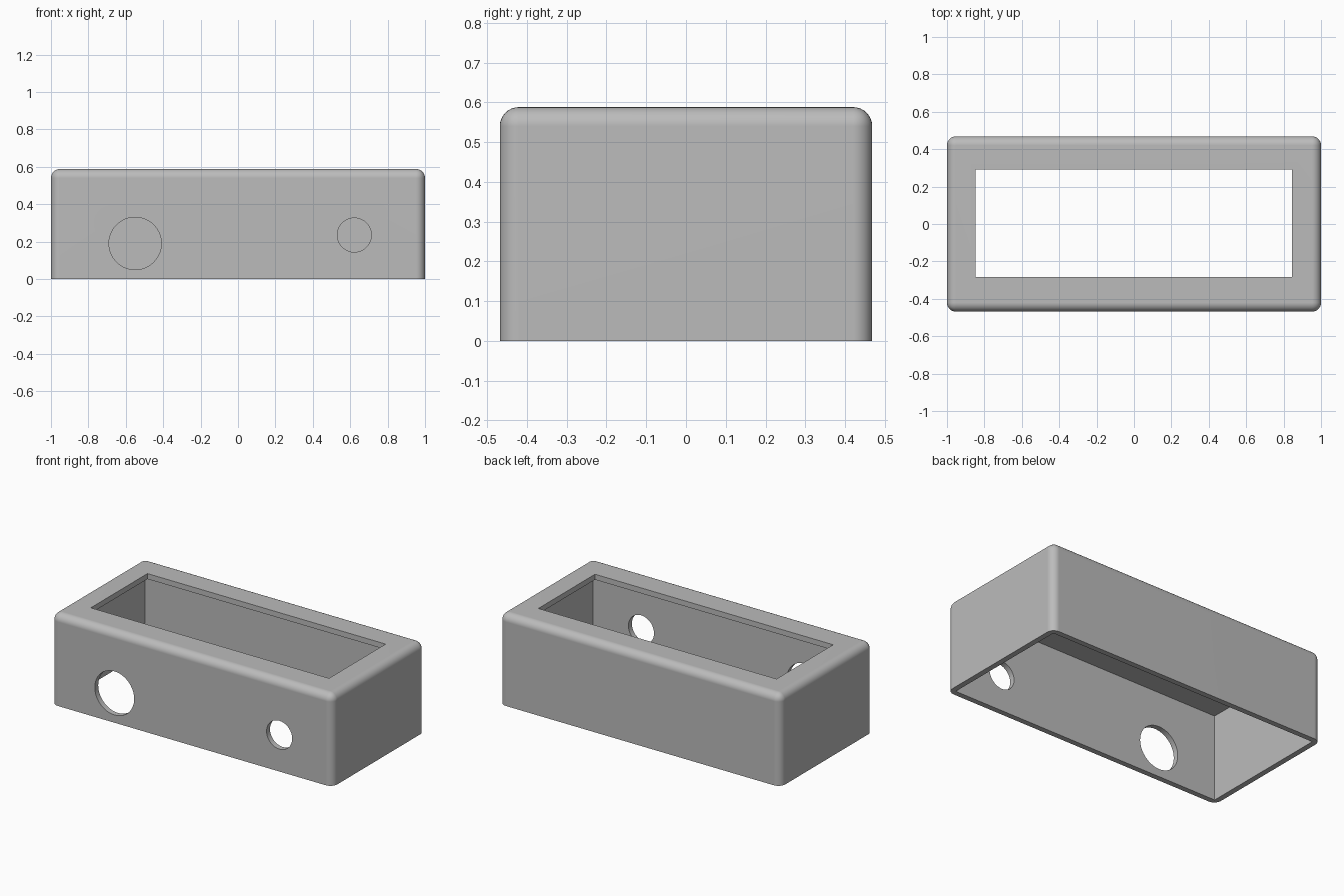
import bpy, bmesh, math
from mathutils import Matrix, Vector

if "Cube" in bpy.data.objects:
    bpy.data.objects.remove(bpy.data.objects["Cube"], do_unlink=True)

W, D, H = 2.0, 0.937, 0.588      # outer size
WALL, ROUND = 0.035, 0.048       # wall thickness, fillet radius

grey = bpy.data.materials.new("plain grey")
grey.use_nodes = True
grey.diffuse_color = (0.5, 0.5, 0.5, 1)
grey.node_tree.nodes["Principled BSDF"].inputs["Base Color"].default_value = (0.5, 0.5, 0.5, 1)


def make_object(name, bm):
    mesh = bpy.data.meshes.new(name)
    bm.to_mesh(mesh)
    bm.free()
    mesh.materials.append(grey)
    obj = bpy.data.objects.new(name, mesh)
    bpy.context.collection.objects.link(obj)
    return obj


def box(low, high):
    low, high = Vector(low), Vector(high)
    bm = bmesh.new()
    place = Matrix.Translation((low + high) / 2) @ Matrix.Diagonal((*(high - low), 1))
    bmesh.ops.create_cube(bm, size=1, matrix=place)
    return bm


def front_cylinder(x, z, radius):
    bm = bmesh.new()
    place = Matrix.Translation((x, -D / 2, z)) @ Matrix.Rotation(math.pi / 2, 4, "X")
    bmesh.ops.create_cone(bm, cap_ends=True, segments=64, radius1=radius,
                          radius2=radius, depth=0.2, matrix=place)
    return bm


# Outer shell: every edge rounded except around the base
bm = box((-W / 2, -D / 2, 0), (W / 2, D / 2, H))
rounded = [e for e in bm.edges if max(v.co.z for v in e.verts) > H / 2]
bmesh.ops.bevel(bm, geom=rounded, offset=ROUND, segments=8, profile=0.5, affect="EDGES")
case = make_object("case_shell", bm)

# Cutters: hollow inside, top window, two round front ports
cutters = [
    make_object("cavity_cutter", box((WALL - W / 2, WALL - D / 2, -0.1),
                                     (W / 2 - WALL, D / 2 - WALL, H - WALL))),
    make_object("window_cutter", box((-0.848, -0.283, H / 2), (0.845, 0.292, H + 0.1))),
    make_object("large_port_cutter", front_cylinder(-0.55, 0.19, 0.14)),
    make_object("small_port_cutter", front_cylinder(0.622, 0.235, 0.091)),
]

bpy.ops.object.select_all(action="DESELECT")
case.select_set(True)
bpy.context.view_layer.objects.active = case
for cutter in cutters:
    cutter.hide_render = True
    cut = case.modifiers.new(cutter.name, "BOOLEAN")
    cut.operation, cut.solver, cut.object = "DIFFERENCE", "EXACT", cutter
    bpy.ops.object.modifier_apply(modifier=cut.name)
for cutter in cutters:
    bpy.data.objects.remove(cutter, do_unlink=True)

# Smooth fillets and ports, with flat walls kept flat
bpy.ops.object.shade_smooth_by_angle(angle=math.radians(30))
normals = case.modifiers.new("flat_walls", "WEIGHTED_NORMAL")
normals.keep_sharp = True
